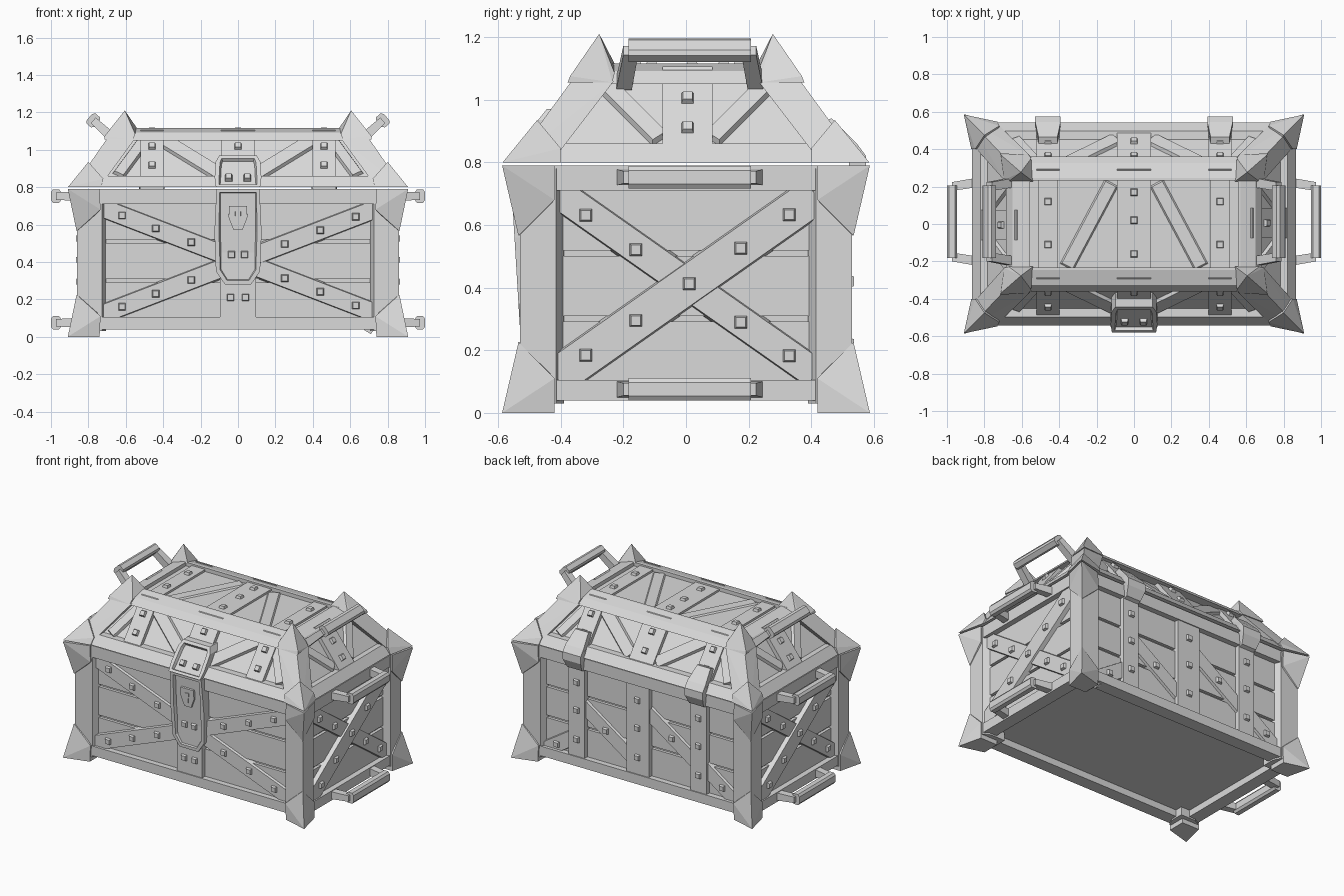
import bpy, bmesh, math
from mathutils import Matrix, Vector

if "Cube" in bpy.data.objects:
    bpy.data.objects.remove(bpy.data.objects["Cube"])

grey = bpy.data.materials.new("plain_grey")
grey.use_nodes = True
grey.diffuse_color = (0.7, 0.7, 0.7, 1)
grey.node_tree.nodes["Principled BSDF"].inputs["Base Color"].default_value = (0.7, 0.7, 0.7, 1)

SIGNS = (-1, 1)
CORNERS = [(a, b) for a in SIGNS for b in SIGNS]
HALF_TURN = Matrix.Rotation(math.pi, 4, "Z")


def hull(bm, points):
    verts = [bm.verts.new(p) for p in points]
    out = bmesh.ops.convex_hull(bm, input=verts, use_existing_faces=False)
    loose = {v for v in out["geom_interior"] + out["geom_unused"] if isinstance(v, bmesh.types.BMVert)}
    bmesh.ops.delete(bm, geom=list(loose), context="VERTS")


def clean(bm):
    bmesh.ops.dissolve_limit(bm, angle_limit=0.02, verts=bm.verts[:], edges=bm.edges[:])
    bmesh.ops.recalc_face_normals(bm, faces=bm.faces[:])


def finish(bm, name):
    clean(bm)
    mesh = bpy.data.meshes.new(name)
    bm.to_mesh(mesh)
    bm.free()
    mesh.materials.append(grey)
    bpy.context.collection.objects.link(bpy.data.objects.new(name, mesh))


def box(bm, x, y, z):
    hull(bm, [(a, b, c) for a in x for b in y for c in z])


def face_frame(origin, u, v):
    u, v = Vector(u).normalized(), Vector(v).normalized()
    m = Matrix((u, v, u.cross(v))).transposed().to_4x4()
    m.translation = origin
    return m


def slab(bm, m, u, v, lu, lv, d0, d1, angle=0, taper=0):
    m = m @ Matrix.Translation((u, v, 0)) @ Matrix.Rotation(angle, 4, "Z")
    hull(bm, [m @ Vector((a * (lu / 2 - t), b * (lv / 2 - t), d))
              for a, b in CORNERS for d, t in ((d0, 0), (d1, taper))])


def brace(bm, m, p, q, width, depth):
    p, q = Vector(p), Vector(q)
    d, c = q - p, (p + q) / 2
    slab(bm, m, c.x, c.y, d.length, width, 0, depth, math.atan2(d.y, d.x), 0.008)


def bolt(m, u, v, d):
    slab(bolts, m, u, v, 0.042, 0.042, d - 0.005, d + 0.016, 0, 0.006)


def mirrored(bm, points):
    for sx, sy in CORNERS:
        hull(bm, [(sx * x, sy * y, z) for x, y, z in points])


front = face_frame((0, -0.47, 0), (1, 0, 0), (0, 0, 1))
left = face_frame((0.80, 0, 0), (0, 1, 0), (0, 0, 1))
lid_front = face_frame((0, -0.50, 0.80), (1, 0, 0), (0, 0.23, 0.29))
lid_left = face_frame((0.83, 0, 0.80), (0, 1, 0), (-0.22, 0, 0.29))
lid_top = face_frame((0, 0, 1.09), (1, 0, 0), (0, 1, 0))
back, right, lid_back, lid_right = (HALF_TURN @ m for m in (front, left, lid_front, lid_left))
bolts = bmesh.new()

# Body core and horizontal planks
bm = bmesh.new()
box(bm, (-0.80, 0.80), (-0.47, 0.47), (0.085, 0.785))
finish(bm, "body_core")
bm = bmesh.new()
for m, length in ((front, 1.5), (back, 1.5), (left, 0.9), (right, 0.9)):
    for z in (0.195, 0.405, 0.615):
        slab(bm, m, 0, z, length, 0.192, 0, 0.02)
finish(bm, "body_planks")

# Rails, and posts with bevelled inner edges
bm = bmesh.new()
for z in ((0.04, 0.105), (0.71, 0.79)):
    for s in SIGNS:
        box(bm, (-0.84, 0.84), (s * 0.44, s * 0.528), z)
        box(bm, (s * 0.77, s * 0.858), (-0.5, 0.5), z)
finish(bm, "body_rails")
bm = bmesh.new()
mirrored(bm, [(x, y, z) for z in (0.03, 0.78) for x, y in
              ((0.86, 0.53), (0.728, 0.53), (0.705, 0.48), (0.705, 0.39), (0.815, 0.39), (0.86, 0.415))])
finish(bm, "corner_posts")

# Flared feet, and the same shape upside down at the top of the body
foot = [(0.91, 0.587, 0), (0.74, 0.54, 0), (0.87, 0.42, 0), (0.74, 0.42, 0), (0.735, 0.54, 0.11),
        (0.87, 0.42, 0.11), (0.863, 0.535, 0.225), (0.74, 0.42, 0.11), (0.82, 0.5, 0.2)]
bm = bmesh.new()
mirrored(bm, foot)
finish(bm, "feet")
bm = bmesh.new()
mirrored(bm, [(x, y, 0.79 - z) for x, y, z in foot])
finish(bm, "body_corner_caps")

# Crossed braces on the front and sides, separate diagonals on the back
bm = bmesh.new()
brace(bm, front, (-0.78, 0.71), (0.78, 0.11), 0.11, 0.037)
brace(bm, front, (-0.78, 0.10), (0.78, 0.70), 0.11, 0.041)
for m in (left, right):
    brace(bm, m, (-0.42, 0.71), (0.42, 0.12), 0.11, 0.037)
    brace(bm, m, (-0.42, 0.11), (0.42, 0.70), 0.135, 0.049)
    for u in (-0.32, -0.16, 0.01, 0.175, 0.33):
        bolt(m, u, 0.405 + 0.69 * u, 0.049)
        if abs(u) > 0.1:
            bolt(m, u, 0.41 - 0.69 * u, 0.037)
for u in (-0.62, -0.44, -0.25, 0.25, 0.44, 0.63):
    bolt(front, u, 0.41 - 0.385 * u, 0.037)
    bolt(front, u, 0.4 + 0.385 * u, 0.041)
for p, q, spot in (((-0.74, 0.06), (-0.46, 0.24), (-0.62, 0.14)), ((-0.44, 0.46), (-0.06, 0.2), (-0.25, 0.33)),
                   ((0.06, 0.54), (0.44, 0.28), (0.25, 0.41)), ((0.44, 0.31), (0.75, 0.09), (0.63, 0.175))):
    brace(bm, back, p, q, 0.11, 0.037)
    bolt(back, *spot, 0.037)
finish(bm, "diagonal_braces")

# Vertical straps on the body
bm = bmesh.new()
slab(bm, front, 0, 0.4, 0.19, 0.64, 0, 0.051)
for u in (-0.04, 0.04):
    bolt(front, u, 0.21, 0.051)
for u, width in ((-0.46, 0.12), (0, 0.17), (0.46, 0.12)):
    slab(bm, back, u, 0.4, width, 0.64, 0, 0.051)
    for z in (0.22, 0.42, 0.61):
        bolt(back, u, z, 0.051)
finish(bm, "body_straps")

# Lid core, lower and upper frames
bm = bmesh.new()
mirrored_core = [(sx * x, sy * y, z) for sx, sy in CORNERS
                 for x, y, z in ((0.83, 0.5, 0.80), (0.61, 0.27, 1.09))]
hull(bm, mirrored_core)
finish(bm, "lid_core")
bm = bmesh.new()
for s in SIGNS:
    for profile, half_x, half_y in (
            (((0.0, 0.80), (-0.045, 0.86), (-0.1, 0.86), (-0.1, 0.80)), 0.8, 0.48),
            (((-0.18, 1.05), (-0.215, 1.092), (-0.295, 1.115), (-0.31, 1.115), (-0.31, 1.05)), 0.6, 0.29)):
        hull(bm, [(e * half_x, s * (0.542 + o), z) for o, z in profile for e in SIGNS])
        hull(bm, [(s * (0.865 + o), e * half_y, z) for o, z in profile for e in SIGNS])
finish(bm, "lid_frames")

# Sloped lid corners with lower caps and pointed tops
bm = bmesh.new()
mirrored(bm, [(0.88, 0.555, 0.8), (0.74, 0.545, 0.8), (0.868, 0.43, 0.8), (0.7, 0.365, 1.06),
              (0.55, 0.36, 1.06), (0.69, 0.23, 1.06), (0.55, 0.23, 1.06), (0.74, 0.43, 0.8)])
finish(bm, "lid_corner_ribs")
bm = bmesh.new()
mirrored(bm, [(0.91, 0.585, 0.8), (0.73, 0.547, 0.8), (0.87, 0.4, 0.8), (0.73, 0.4, 0.8),
              (0.72, 0.525, 0.845), (0.85, 0.4, 0.845), (0.8, 0.475, 0.935)])
finish(bm, "lid_corner_caps")
bm = bmesh.new()
mirrored(bm, [(0.605, 0.277, 1.21), (0.715, 0.378, 1.055), (0.56, 0.37, 1.055), (0.695, 0.235, 1.055),
              (0.55, 0.35, 1.085), (0.67, 0.228, 1.085), (0.54, 0.228, 1.115), (0.712, 0.37, 1.075)])
finish(bm, "lid_points")

# Lid straps and diagonals
bm = bmesh.new()
for m in (lid_front, lid_back):
    h = lambda z: (z - 0.8) * 1.276
    for u, width in ((-0.46, 0.125), (0, 0.18), (0.46, 0.125)):
        slab(bm, m, u, h(0.95), width, h(1.08), 0, 0.026)
        for z in (0.9, 1.0):
            bolt(m, u, h(z), 0.026)
    for s in SIGNS:
        brace(bm, m, (s * 0.4, h(1.05)), (s * 0.09, h(0.86)), 0.09, 0.018)
        brace(bm, m, (s * 0.5, h(1.05)), (s * 0.64, h(0.86)), 0.07, 0.018)
for m in (lid_left, lid_right):
    h = lambda z: (z - 0.8) * 1.255
    slab(bm, m, 0.005, h(0.95), 0.16, h(1.08), 0, 0.026)
    for z in (0.905, 1.0):
        bolt(m, 0.005, h(z) - 0.015, 0.026)
    for s in SIGNS:
        brace(bm, m, (s * 0.25, h(1.04)), (s * 0.08, h(0.87)), 0.07, 0.018)
for u, width, spots in ((-0.46, 0.1, (-0.11, 0.12)), (0, 0.18, (-0.16, 0.02, 0.17)), (0.46, 0.1, (-0.11, 0.12))):
    slab(bm, lid_top, u, 0, width, 0.48, 0, 0.014)
    for v in spots:
        bolt(lid_top, u, v, 0.014)
for s in SIGNS:
    brace(bm, lid_top, (s * 0.36, -0.23), (s * 0.12, 0.22), 0.08, 0.009)
finish(bm, "lid_straps")


# Latch plates with a flat rim around a sunken middle
def sunken_plate(name, half_outline, slope, base_y, thickness):
    bm = bmesh.new()
    hull(bm, [(s * x, base_y + slope * z + t, z) for x, z in half_outline for s in SIGNS for t in (0, thickness)])
    clean(bm)
    face = min(bm.faces, key=lambda f: f.normal.y)
    bmesh.ops.inset_individual(bm, faces=[face], thickness=0.024)
    bmesh.ops.inset_individual(bm, faces=[face], thickness=0.008, depth=-0.02)
    finish(bm, name)


latch_tilt, latch_y = -0.06, -0.514
clasp_tilt, clasp_y = 0.8, -1.22
sunken_plate("latch", ((0.07, 0.28), (0.118, 0.35), (0.126, 0.56), (0.115, 0.79)), latch_tilt, latch_y, 0.07)
sunken_plate("clasp", ((0.118, 0.80), (0.125, 0.85), (0.12, 0.935), (0.1, 0.97)), clasp_tilt, clasp_y, 0.1)
latch_face = face_frame((0, latch_y + 0.02, 0), (1, 0, 0), (0, latch_tilt, 1))
clasp_face = face_frame((0, clasp_y + clasp_tilt * 0.8 + 0.026, 0.80), (1, 0, 0), (0, clasp_tilt, 1))
for s in SIGNS:
    bolt(latch_face, s * 0.035, 0.44, 0)
    slab(bolts, clasp_face, s * 0.05, 0.06, 0.042, 0.042, -0.005, 0.022, 0, 0.006)

# Lock plate and keyhole
bm = bmesh.new()
hull(bm, [latch_face @ Vector((s * x, z, d)) for s in SIGNS for d in (-0.005, 0.014)
          for x, z in ((0.048, 0.70), (0.05, 0.64), (0.025, 0.575))])
finish(bm, "lock_plate")
bm = bmesh.new()
slab(bm, latch_face, 0, 0.66, 0.036, 0.03, 0, 0.018, 0, 0.004)
slab(bm, latch_face, 0, 0.63, 0.014, 0.05, 0, 0.018)
finish(bm, "keyhole")

# Hinges on the back, narrowing up the lid
bm = bmesh.new()
for s in SIGNS:
    for profile in (((0.52, 0.70, 0.055), (0.545, 0.71, 0.055), (0.575, 0.77, 0.068), (0.575, 0.82, 0.068),
                     (0.52, 0.85, 0.068)),
                    ((0.575, 0.82, 0.068), (0.52, 0.80, 0.068), (0.545, 0.86, 0.068), (0.42, 0.925, 0.05),
                     (0.465, 0.94, 0.05))):
        hull(bm, [(s * 0.46 + e * w, y, z) for e in SIGNS for y, z, w in profile])
finish(bm, "hinges")


# Carrying handles: two flared arms and a bevelled grip
def handle(name, x, z, angle, reach):
    for sx in SIGNS:
        bm = bmesh.new()
        out = Vector((math.cos(angle), 0, math.sin(angle)))
        up = Vector((-out.z, 0, out.x))
        base = Vector((x, 0.012, z))
        mid = base + out * reach
        rows = [mid + out * a * 0.027 + up * b * 0.036 for k in (0.6, 1) for a, b in
                ((s * k, t * (1.6 - k)) for s, t in CORNERS)]
        hull(bm, [(sx * p.x, p.y + e * 0.195, p.z) for p in rows for e in SIGNS])
        for e in SIGNS:
            arm = [base + up * b + Vector((0, e * y, 0)) for b in (-0.026, 0.026) for y in (0.185, 0.235)]
            arm += [mid + up * b + Vector((0, e * y, 0)) for b in (-0.02, 0.02) for y in (0.165, 0.212)]
            hull(bm, [(sx * p.x, p.y, p.z) for p in arm])
        finish(bm, ("left_" if sx > 0 else "right_") + name)


handle("upper_handle", 0.84, 0.752, 0, 0.133)
handle("lower_handle", 0.84, 0.075, 0, 0.133)
handle("lid_handle", 0.655, 1.05, math.radians(42), 0.16)

finish(bolts, "bolts")
